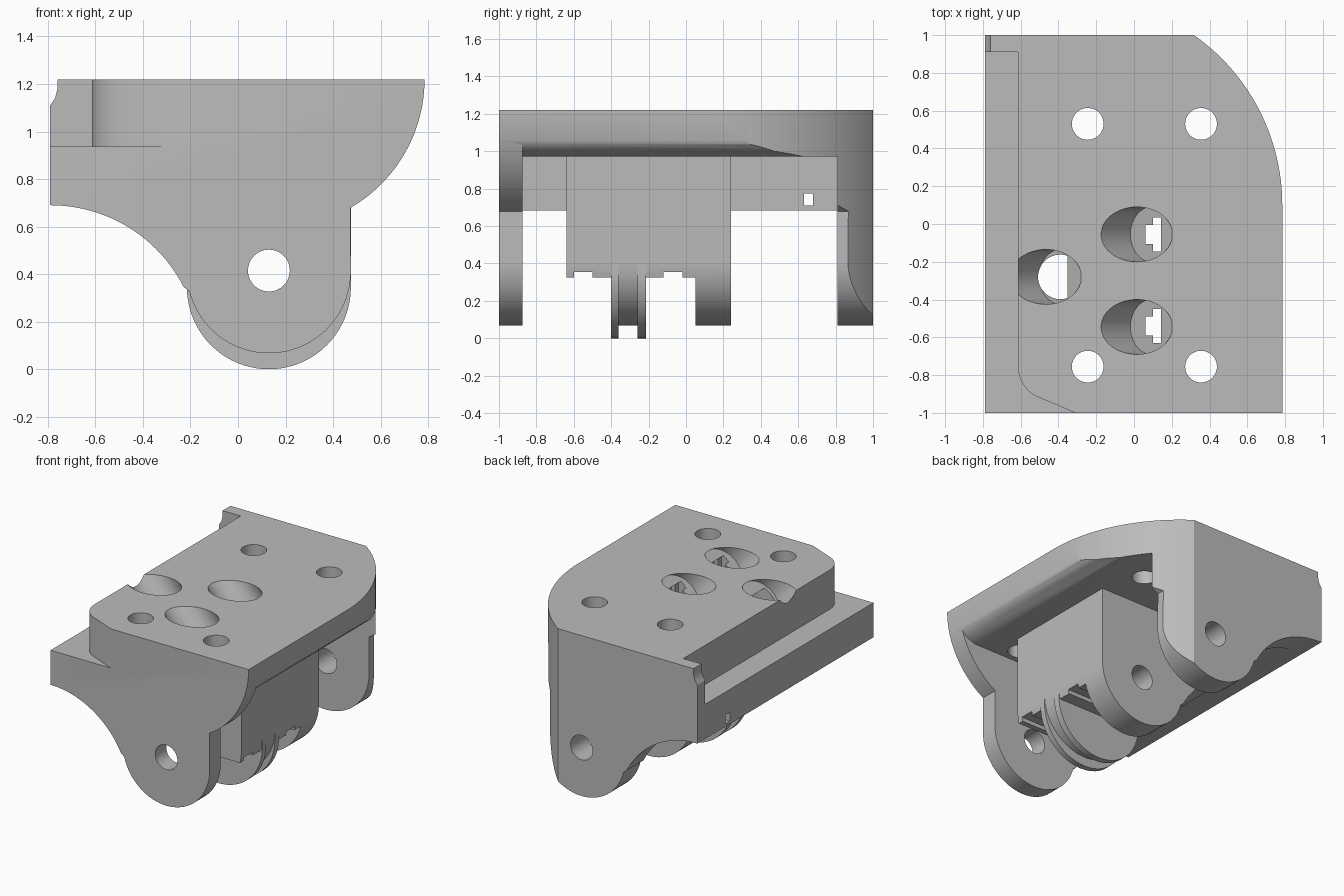
import bpy, bmesh, math
from mathutils import Vector, Matrix

if "Cube" in bpy.data.objects:
    bpy.data.objects.remove(bpy.data.objects["Cube"], do_unlink=True)

grey = bpy.data.materials.new("plain grey")
grey.use_nodes = True
grey.diffuse_color = (0.5, 0.5, 0.5, 1)
grey.node_tree.nodes["Principled BSDF"].inputs["Base Color"].default_value = (0.5, 0.5, 0.5, 1)


def arc(cx, cy, r, start, end, n=24):
    angles = [math.radians(start + (end - start) * i / n) for i in range(n + 1)]
    return [(cx + r * math.cos(a), cy + r * math.sin(a)) for a in angles]


def finish(bm, name):
    bmesh.ops.recalc_face_normals(bm, faces=bm.faces)
    mesh = bpy.data.meshes.new(name)
    bm.to_mesh(mesh)
    bm.free()
    mesh.materials.append(grey)
    obj = bpy.data.objects.new(name, mesh)
    bpy.context.collection.objects.link(obj)
    return obj


def prism(name, points, axis, lo, hi):
    """Extrude an outline along y (points are x, z) or z (points are x, y)."""
    bm = bmesh.new()
    place = (lambda a, b: (a, lo, b)) if axis == "y" else (lambda a, b: (a, b, lo))
    face = bm.faces.new([bm.verts.new(place(a, b)) for a, b in points])
    new = bmesh.ops.extrude_face_region(bm, geom=[face])["geom"]
    step = Vector((0, hi - lo, 0)) if axis == "y" else Vector((0, 0, hi - lo))
    bmesh.ops.translate(bm, vec=step, verts=[g for g in new if isinstance(g, bmesh.types.BMVert)])
    return finish(bm, name)


def box(x0, x1, y0, y1, z0, z1):
    return prism("cutter", [(x0, y0), (x1, y0), (x1, y1), (x0, y1)], "z", z0, z1)


def rod(base, direction, r, length):
    """Cylinder starting at base and running along direction."""
    d = Vector(direction).normalized()
    turn = Vector((0, 0, 1)).rotation_difference(d).to_matrix().to_4x4()
    bm = bmesh.new()
    bmesh.ops.create_cone(bm, cap_ends=True, segments=48, radius1=r, radius2=r, depth=length,
                          matrix=Matrix.Translation(Vector(base) + d * length / 2) @ turn)
    return finish(bm, "cutter")


def boolean(obj, cutter, operation="DIFFERENCE", keep=False):
    mod = obj.modifiers.new("cut", "BOOLEAN")
    mod.operation, mod.solver, mod.object = operation, "EXACT", cutter
    bpy.context.view_layer.objects.active = obj
    bpy.ops.object.modifier_apply(modifier=mod.name)
    if not keep:
        bpy.data.objects.remove(cutter, do_unlink=True)


# Side profile pieces: hollow under the arm, and the round knuckle
PIVOT_X, PIVOT_Z, KNUCKLE = 0.13, 0.412, 0.345
knuckle = arc(PIVOT_X, PIVOT_Z, KNUCKLE, 194, 360, 32)
hollow = arc(-0.79, 0.06, 0.63, 90, 27)

# Bracket body: end plates and top in one solid
profile = (hollow + knuckle + arc(0.16, 1.22, 0.625, -60, 0)
           + [(-0.76, 1.22), (-0.76, 1.18), (-0.77, 1.14), (-0.79, 1.11)])
body = prism("bracket_body", profile, "y", -1, 1)
outline = [(-2, -2), (0.79, -2)] + arc(-0.315, 0.1, 1.1, 0, 60, 32) + [(0.2, 2), (-2, 2)]
boolean(body, prism("cutter", outline, "z", -1, 2), "INTERSECT")

# Open space between the end plates, leaving the side wall and top
space = [(-1, -0.1), (1, -0.1), (1, 1.06), (0.77, 1.05), (0.72, 1.0), (0.65, 0.972),
         (-0.55, 0.972), (-0.55, 0.682), (-1, 0.682)]
boolean(body, prism("cutter", space, "y", -0.875, 0.81))

# Long ledge beside the raised top, with a rounded front corner
ledge = ([(-1, -1.1), (-0.12, -1.1), (-0.31, -1.0)]
         + arc(-0.43, -0.75, 0.185, 240, 180, 10) + [(-0.615, 0.91), (-1, 0.91)])
boolean(body, prism("cutter", ledge, "z", 0.938, 1.5))

# Screw holes and the small window in the side wall
for x in (-0.245, 0.355):
    for y in (-0.755, 0.53):
        boolean(body, rod((x, y, 0.9), (0, 0, 1), 0.084, 0.5))
boolean(body, box(-1, -0.4, 0.63, 0.68, 0.71, 0.773))

# Slanted round pockets in the top
tilt = math.radians(40)
slant = (-math.sin(tilt), 0, math.cos(tilt))
for x, y in ((0.092, -0.055), (0.092, -0.545), (-0.39, -0.28)):
    boolean(body, rod((x, y, 1.128), slant, 0.145, 0.6))

# Central hinge block with its round knuckle
block_profile = ([p for p in hollow if p[0] > -0.6] + knuckle
                 + [(0.475, 0.98), (-0.58, 0.98), (-0.58, 0.67)])
block = prism("hinge_block", block_profile, "y", -0.64, 0.24)
for y0, y1, groove in ((-0.7, -0.4, -0.55), (-0.215, 0.05, -0.07)):
    boolean(block, box(-0.5, 0.8, y0, y1, -0.2, 0.326))
    boolean(block, box(-0.5, 0.8, groove - 0.05, groove + 0.05, 0.2, 0.355))

# Thin round fins around the middle knuckle
fin_profile = arc(PIVOT_X, 0.345, KNUCKLE, 180, 360, 40) + [(0.474, 0.5), (-0.2, 0.5)]
fins = [prism("hinge_fin_" + side, fin_profile, "y", y0, y1)
        for side, y0, y1 in (("front", -0.402, -0.36), ("back", -0.26, -0.213))]

# Cross-shaped slots and the straight hole, through top and block
for part in (body, block):
    for y in (-0.055, -0.54):
        boolean(part, box(0.1, 0.16, y - 0.09, y + 0.09, 0.1, 1.17))
        boolean(part, box(0.06, 0.19, y - 0.05, y + 0.05, 0.1, 1.16))
    boolean(part, rod((-0.39, -0.28, 0.2), (0, 0, 1), 0.118, 0.96))

# Pivot hole through every knuckle
pivot = rod((PIVOT_X, -1.2, PIVOT_Z + 0.003), (0, 1, 0), 0.088, 2.4)
parts = [body, block] + fins
for part in parts:
    boolean(part, pivot, keep=True)
bpy.data.objects.remove(pivot, do_unlink=True)

# Smooth curves, sharp edges
bpy.ops.object.select_all(action="DESELECT")
for part in parts:
    part.select_set(True)
bpy.context.view_layer.objects.active = body
bpy.ops.object.shade_smooth_by_angle(angle=math.radians(30))
